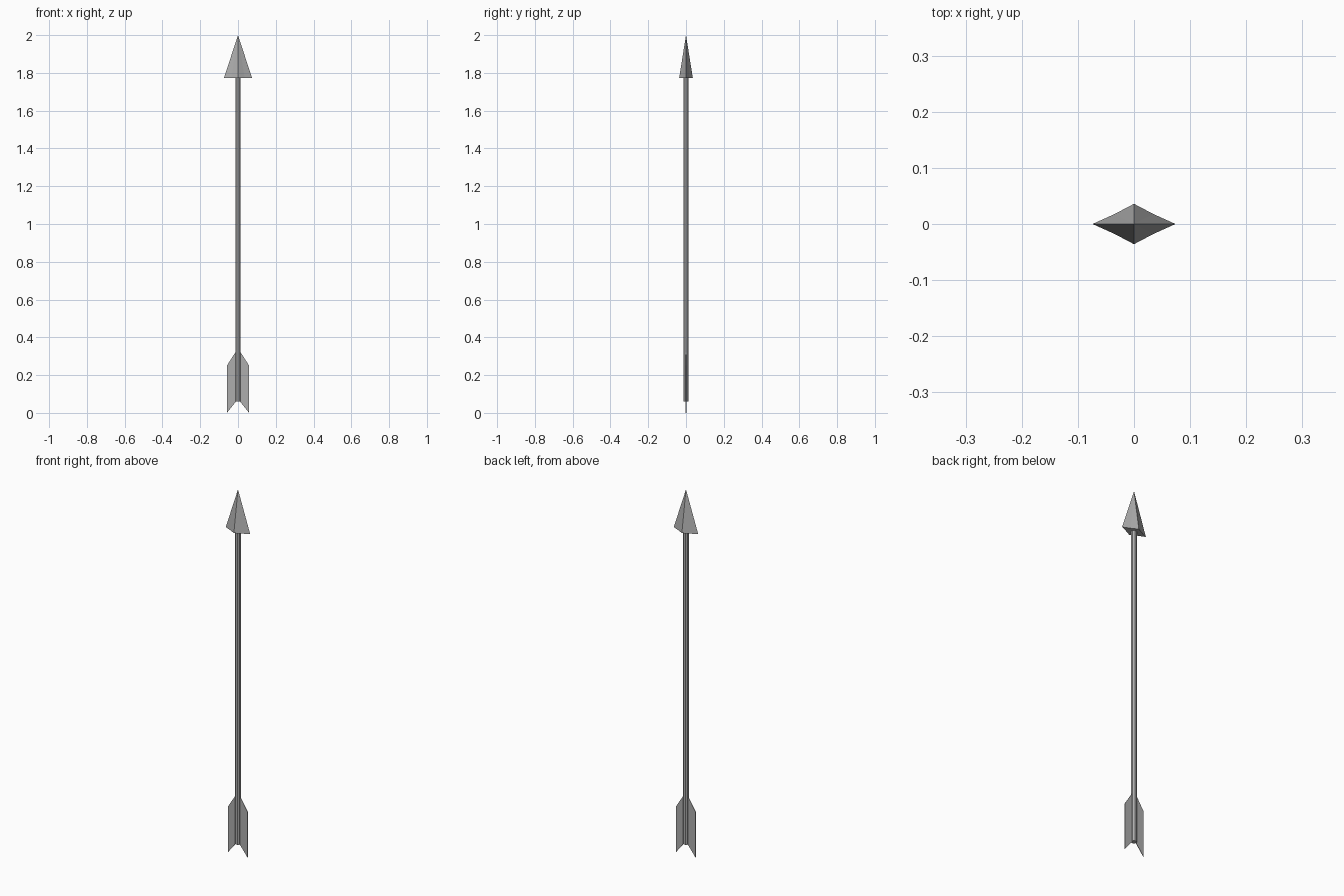
import bpy, math

if "Cube" in bpy.data.objects:
    bpy.data.objects.remove(bpy.data.objects["Cube"])

grey = bpy.data.materials.new("dark_grey")
grey.diffuse_color = (0.42, 0.42, 0.42, 1)
grey.use_nodes = True
grey.node_tree.nodes["Principled BSDF"].inputs["Base Color"].default_value = grey.diffuse_color


def make_object(name, verts, faces):
    mesh = bpy.data.meshes.new(name)
    mesh.from_pydata(verts, [], faces)
    mesh.update()
    mesh.materials.append(grey)
    obj = bpy.data.objects.new(name, mesh)
    bpy.context.collection.objects.link(obj)
    return obj


# Eight-sided shaft with flats facing front and sides
SHAFT_BOTTOM, SHAFT_TOP = 0.06, 1.78
bpy.ops.mesh.primitive_cylinder_add(
    vertices=8, radius=0.0148, depth=SHAFT_TOP - SHAFT_BOTTOM,
    location=(0, 0, (SHAFT_TOP + SHAFT_BOTTOM) / 2),
    rotation=(0, 0, math.pi / 8))
shaft = bpy.context.object
shaft.name = "shaft"
shaft.data.materials.append(grey)

# Arrowhead: flattened pyramid over a slightly pinched diamond
HEAD_BASE = 1.774
outline = [(0.074, 0), (0.035, 0.0175), (0, 0.036), (-0.035, 0.0175),
           (-0.074, 0), (-0.035, -0.0175), (0, -0.036), (0.035, -0.0175)]
n = len(outline)
verts = [(x, y, HEAD_BASE) for x, y in outline] + [(0, 0, 2)]
faces = [(i, (i + 1) % n, n) for i in range(n)] + [tuple(reversed(range(n)))]
make_object("arrowhead", verts, faces)

# Thin fletching, one swept vane on each side
vane = [(0.011, 0.06), (0.059, 0.0), (0.059, 0.25), (0.011, 0.325)]
for name, side in (("left_vane", -1), ("right_vane", 1)):
    obj = make_object(name, [(side * x, 0, z) for x, z in vane],
                      [(0, 1, 2, 3)[::side]])
    solid = obj.modifiers.new("thickness", 'SOLIDIFY')
    solid.thickness = 0.003
    solid.offset = 0
